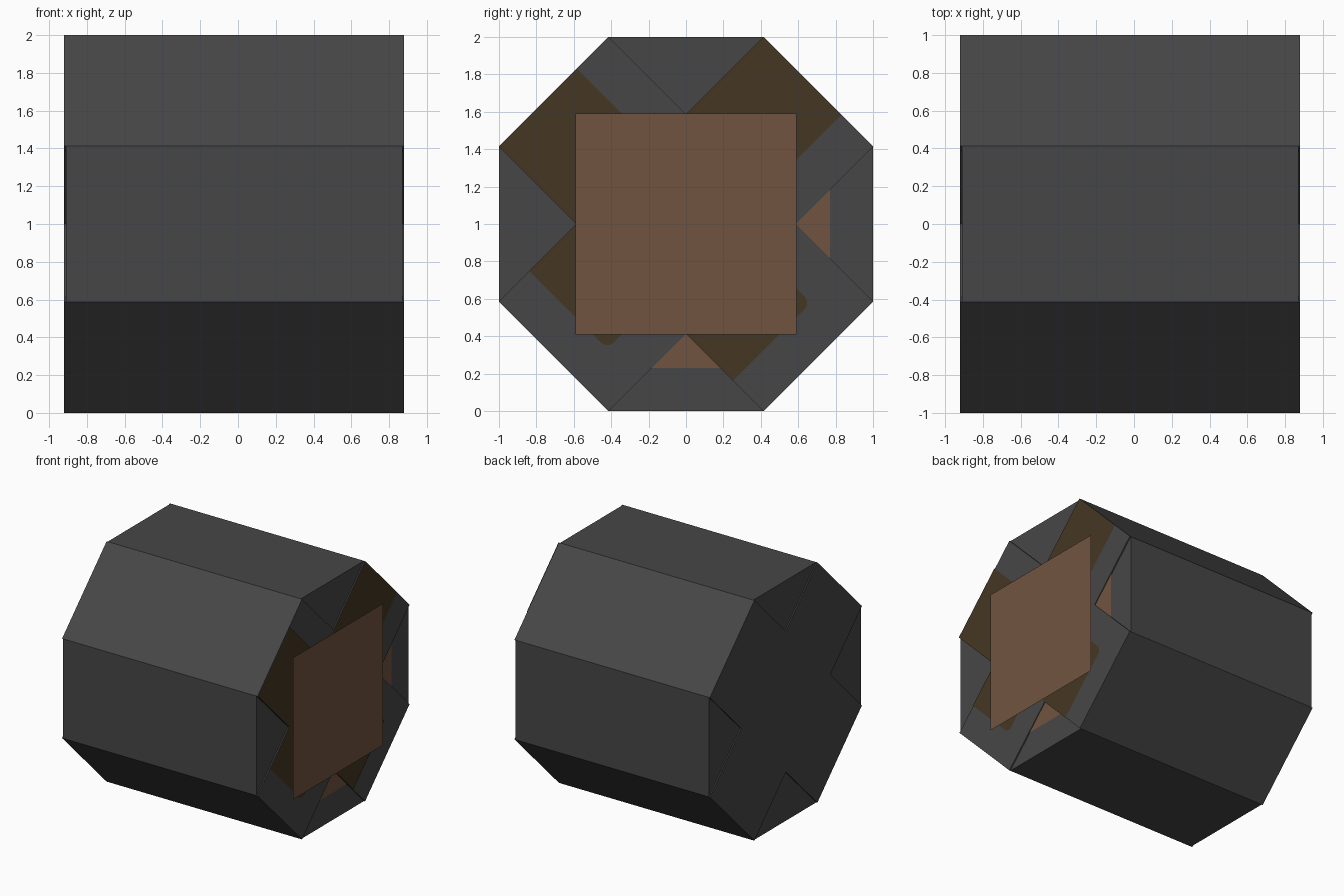
import bpy
import math
from math import radians, sin, cos

cube = bpy.data.objects.get("Cube")
if cube:
    bpy.data.objects.remove(cube, do_unlink=True)


def make_material(name, rgb):
    mat = bpy.data.materials.new(name)
    mat.use_nodes = True
    colour = (*rgb, 1.0)
    mat.diffuse_color = colour
    bsdf = mat.node_tree.nodes["Principled BSDF"]
    bsdf.inputs["Base Color"].default_value = colour
    bsdf.inputs["Roughness"].default_value = 0.9
    return mat


GREY = make_material("dark grey", (0.062, 0.062, 0.062))
BROWN = make_material("warm brown", (0.165, 0.088, 0.052))
DARK = make_material("dark olive brown", (0.060, 0.038, 0.017))

HALF_WIDTH = math.tan(radians(22.5))   # half the side of the octagon


def add_slab(name, angle, half_length):
    """Full-height box turned about the x axis through the middle."""
    bpy.ops.mesh.primitive_cube_add(size=2, location=(-0.02, 0, 1))
    slab = bpy.context.object
    slab.name = name
    slab.scale = (half_length, HALF_WIDTH, 1)
    slab.rotation_euler.x = radians(angle)
    slab.data.materials.append(GREY)


def add_sheet(name, x, outline, angle, mat):
    """Flat sheet facing +x, drawn in (y, z) about the middle, then turned."""
    mesh = bpy.data.meshes.new(name)
    verts = [(0, y, z) for y, z in outline]
    mesh.from_pydata(verts, [], [list(range(len(verts)))])
    mesh.materials.append(mat)
    sheet = bpy.data.objects.new(name, mesh)
    sheet.location = (x, 0, 1)
    sheet.rotation_euler.x = radians(angle)
    bpy.context.collection.objects.link(sheet)


def rectangle(y0, y1, z0, z1):
    return [(y0, z0), (y1, z0), (y1, z1), (y0, z1)]


# Octagonal body: four crossed slabs, the diagonal pair slightly longer
for name, angle, half_length in (
    ("upright_slab", 0, 0.89),
    ("level_slab", 90, 0.89),
    ("rising_slab", -45, 0.90),
    ("falling_slab", 45, 0.90),
):
    add_slab(name, angle, half_length)

# Dark patches on the diagonal slab ends, each with one rounded corner
right, bottom, radius = 0.175, -0.77, 0.05
corner = [
    (right - radius + radius * cos(radians(a)),
     bottom + radius + radius * sin(radians(a)))
    for a in range(-90, 1, 15)
]
patch = [(-HALF_WIDTH, bottom)] + corner + [(right, 1), (-HALF_WIDTH, 1)]
add_sheet("rising_dark_patch", 0.884, patch, -45, DARK)
add_sheet("falling_dark_patch", 0.886, patch, 45, DARK)

# Brown patches in the notches below and behind
notch = rectangle(-0.36, 0.36, -0.77, -0.41)
add_sheet("lower_notch_patch", 0.874, notch, 0, BROWN)
add_sheet("rear_notch_patch", 0.874, notch, 90, BROWN)

# Square end panel standing just off the body
add_sheet("end_panel", 0.92, rectangle(-0.59, 0.59, -0.59, 0.59), 0, BROWN)
